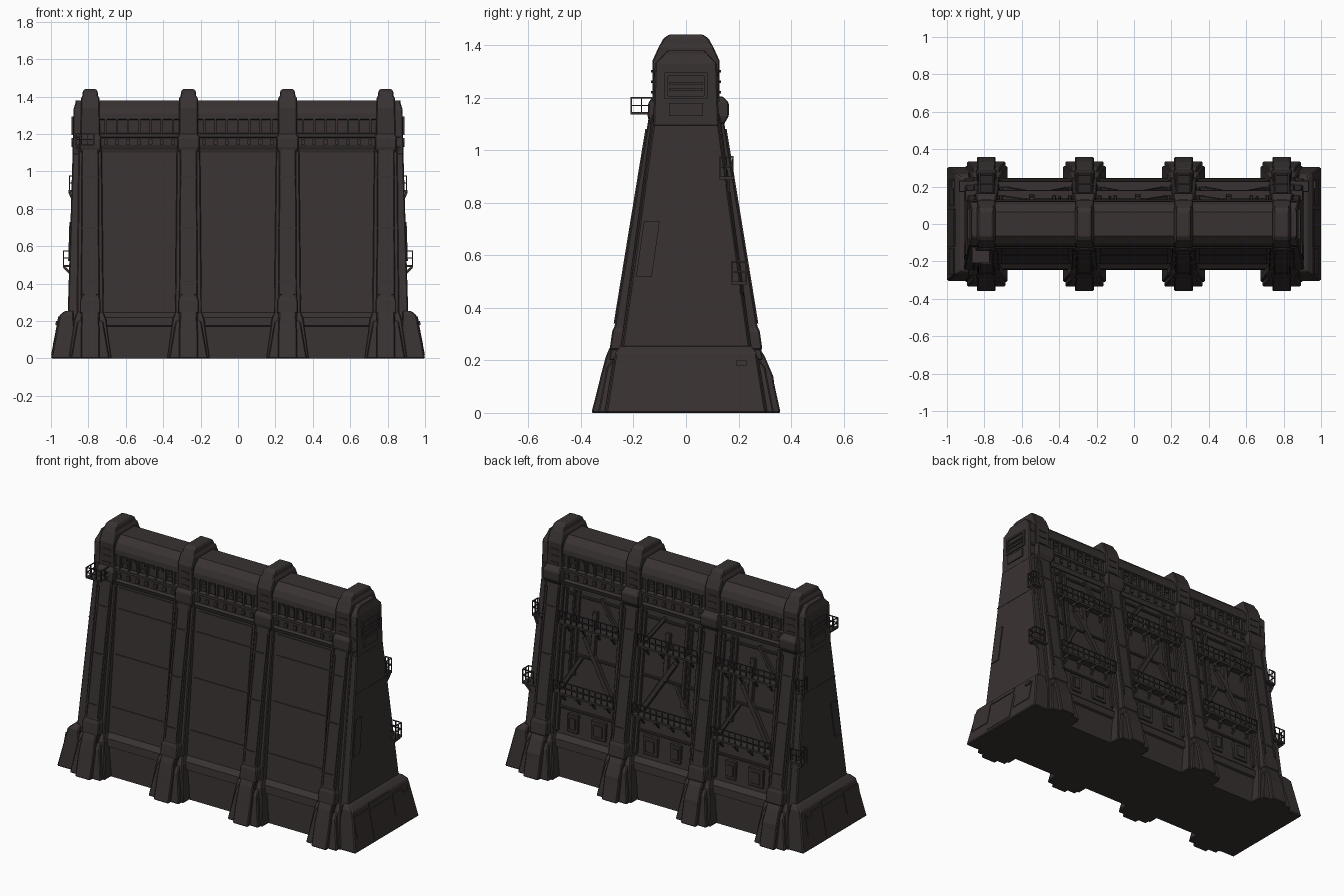
import bpy, bmesh, random
from mathutils import Vector

random.seed(4)
cube = bpy.data.objects.get("Cube")
if cube:
    bpy.data.objects.remove(cube)

mat = bpy.data.materials.new("dark brown metal")
mat.use_nodes = True
colour = (0.040, 0.031, 0.031, 1)
mat.diffuse_color = colour
mat.node_tree.nodes["Principled BSDF"].inputs["Base Color"].default_value = colour


def loft(bm, rings):
    """Skin a list of four-cornered rings and close both ends."""
    vs = [[bm.verts.new(p) for p in r] for r in rings]
    for a, b in zip(vs, vs[1:]):
        for i in range(4):
            j = (i + 1) % 4
            bm.faces.new((a[i], a[j], b[j], b[i]))
    bm.faces.new(vs[0][::-1])
    bm.faces.new(vs[-1])


def stack(bm, *levels):
    """Levels are z, x0, x1, y0, y1 from the bottom up."""
    loft(bm, [[(x0, y0, z), (x1, y0, z), (x1, y1, z), (x0, y1, z)]
              for z, x0, x1, y0, y1 in levels])


def box(bm, x0, x1, y0, y1, z0, z1):
    stack(bm, (z0, x0, x1, y0, y1), (z1, x0, x1, y0, y1))


def bar(bm, p, q, w):
    """Square bar between two points."""
    p, q = Vector(p), Vector(q)
    d = (q - p).normalized()
    u = d.cross(Vector((0, 1, 0)) if abs(d.y) < 0.9 else Vector((1, 0, 0))).normalized() * w / 2
    v = d.cross(u)
    loft(bm, [[c + u + v, c - u + v, c - u - v, c + u - v] for c in (p, q)])


def finish(bm, name, bevel=0):
    bmesh.ops.recalc_face_normals(bm, faces=bm.faces)
    me = bpy.data.meshes.new(name)
    bm.to_mesh(me)
    bm.free()
    me.materials.append(mat)
    ob = bpy.data.objects.new(name, me)
    bpy.context.collection.objects.link(ob)
    if bevel:
        m = ob.modifiers.new("bevel", 'BEVEL')
        m.width, m.segments, m.limit_method = bevel, 1, 'ANGLE'
    return ob


def wall_y(z):
    return 0.21 - (z - 0.25) * 0.112


def end_x(z):
    return 0.91 - (z - 0.25) * 0.03


def pillar_y(z):
    return 0.285 - (z - 0.25) * 0.163


PILLARS = (-0.79, -0.265, 0.265, 0.79)
BAYS = (-0.5275, 0, 0.5275)


def sym(z, hx, hy, cx=0):
    return (z, cx - hx, cx + hx, -hy, hy)


# Main wall with battered sides
bm = bmesh.new()
stack(bm, sym(0, 0.9, 0.24), sym(0.25, 0.89, 0.21), sym(1.12, 0.87, 0.112))
finish(bm, "wall_core")

# Plinth between the pillars with a chamfered rim
bm = bmesh.new()
stack(bm, sym(0, 0.88, 0.245), sym(0.17, 0.88, 0.232), sym(0.175, 0.88, 0.245),
      sym(0.22, 0.88, 0.24), sym(0.25, 0.88, 0.205))
finish(bm, "wall_plinth")

# Gallery band and rolled cap
bm = bmesh.new()
stack(bm, sym(1.10, 0.87, 0.122), sym(1.125, 0.87, 0.13), sym(1.135, 0.87, 0.118),
      sym(1.18, 0.87, 0.118), sym(1.185, 0.87, 0.128), sym(1.2, 0.87, 0.128),
      sym(1.205, 0.87, 0.106), sym(1.275, 0.87, 0.106), sym(1.28, 0.87, 0.122),
      sym(1.31, 0.87, 0.12), sym(1.345, 0.87, 0.104), sym(1.38, 0.87, 0.065))
finish(bm, "wall_cap")

# End walls, end plinths and end heads, mirrored left and right
for s, side in ((1, "left"), (-1, "right")):
    def e(z, a, b, hy):
        x0, x1 = sorted((s * a, s * b))
        return (z, x0, x1, -hy, hy)

    bm = bmesh.new()
    stack(bm, e(0.2, 0.8, end_x(0.2), 0.25), e(1.1, 0.8, end_x(1.1), 0.125))
    finish(bm, side + "_end_wall", 0.006)
    bm = bmesh.new()
    stack(bm, e(0, 0.86, 1.0, 0.305), e(0.23, 0.88, 0.955, 0.268), e(0.255, 0.88, 0.925, 0.25))
    finish(bm, side + "_end_plinth", 0.006)
    bm = bmesh.new()
    stack(bm, e(1.09, 0.8, 0.885, 0.125), e(1.33, 0.8, 0.88, 0.118), e(1.38, 0.8, 0.865, 0.07))
    finish(bm, side + "_end_head", 0.005)

    # Shutter frame, slats and lower plate on the head
    bm = bmesh.new()
    for z0, z1, hy in ((1.195, 1.207, 0.08), (1.283, 1.295, 0.08), (1.225, 1.235, 0.065),
                       (1.25, 1.26, 0.065), (1.13, 1.18, 0.065)):
        stack(bm, e(z0, 0.87, 0.891, hy), e(z1, 0.87, 0.891, hy))
    for y in (-0.075, 0.075):
        x0, x1 = sorted((s * 0.87, s * 0.891))
        box(bm, x0, x1, y - 0.006, y + 0.006, 1.195, 1.295)
    finish(bm, side + "_end_shutter")

    # Armour plates laid on the sloping end
    bm = bmesh.new()

    def end_plate(y0, y1, z0, z1, f, t=0.005, shift=0.0):
        lev = []
        for z, k in ((z0, 0), (z1, shift)):
            x0, x1 = sorted((s * (f(z) - 0.02), s * (f(z) + t)))
            lev.append((z, x0, x1, y0 + k, y1 + k))
        stack(bm, *lev)

    plinth_x = lambda z: 1.0 - z * 0.196
    end_plate(-0.19, -0.13, 0.52, 0.73, end_x, 0.006, 0.03)
    end_plate(-0.12, 0.08, 0.2, 0.225, plinth_x)
    end_plate(-0.12, 0.08, 0.02, 0.19, plinth_x, 0.003)
    for y in (-0.27, 0.1):
        end_plate(y, y + 0.14, 0.075, 0.2, plinth_x, 0.004)
    end_plate(0.19, 0.23, 0.18, 0.2, plinth_x, 0.012)
    end_plate(-0.155, 0.155, 0.872, 0.878, end_x, 0.002)
    finish(bm, side + "_end_plates")

# Pillars wrapping the wall from front to back
for i, x in enumerate(PILLARS):
    bm = bmesh.new()
    # Stepped foot: broad apron and narrow nose
    stack(bm, sym(0, 0.115, 0.31, x), sym(0.21, 0.085, 0.275, x), sym(0.25, 0.07, 0.25, x))
    for a in (-0.058, 0.058):
        stack(bm, sym(0, 0.045, 0.335, x + a), sym(0.17, 0.03, 0.302, x + a * 0.75),
              sym(0.2, 0.024, 0.28, x + a * 0.75))
    stack(bm, (0, x - 0.05, x + 0.05, -0.36, 0.36), (0.11, x - 0.05, x + 0.05, -0.332, 0.336),
          (0.14, x - 0.05, x + 0.05, -0.325, 0.332), (0.215, x - 0.046, x + 0.046, -0.305, 0.3),
          (0.25, x - 0.046, x + 0.046, -0.29, 0.278))
    finish(bm, f"pillar_foot_{i + 1}", 0.005)

    bm = bmesh.new()
    stack(bm, sym(0.2, 0.072, 0.255, x), sym(1.14, 0.062, 0.128, x))
    stack(bm, sym(0.2, 0.05, pillar_y(0.2), x), sym(1.12, 0.045, 0.143, x))
    # Shoe at the bottom of the shaft
    stack(bm, sym(0.24, 0.056, 0.291, x), sym(0.31, 0.056, 0.281, x), sym(0.33, 0.046, 0.272, x))
    finish(bm, f"pillar_shaft_{i + 1}", 0.005)

    # Collar, head and cap
    bm = bmesh.new()
    stack(bm, (1.1, x - 0.05, x + 0.05, -0.14, 0.145), (1.13, x - 0.058, x + 0.058, -0.146, 0.163),
          (1.18, x - 0.058, x + 0.058, -0.144, 0.163), (1.205, x - 0.05, x + 0.05, -0.125, 0.14))
    stack(bm, sym(1.15, 0.052, 0.128, x), sym(1.34, 0.05, 0.128, x), sym(1.395, 0.05, 0.103, x),
          sym(1.4, 0.042, 0.1, x), sym(1.425, 0.04, 0.086, x), sym(1.44, 0.032, 0.065, x))
    finish(bm, f"pillar_head_{i + 1}", 0.005)

    # Raised ribs and bolts on the shaft and head, front and back
    bm = bmesh.new()
    for s in (-1, 1):
        for a in (-0.036, 0.036):
            bar(bm, (x + a, s * pillar_y(0.34), 0.34), (x + a, s * pillar_y(1.08), 1.08), 0.01)
        for z in (0.41, 0.7, 0.97):
            bar(bm, (x - 0.048, s * pillar_y(z), z), (x + 0.048, s * pillar_y(z), z), 0.008)
        for z in (1.22, 1.26, 1.3):
            bar(bm, (x - 0.025, s * 0.128, z), (x + 0.025, s * 0.128, z), 0.01)
    finish(bm, f"pillar_ribs_{i + 1}")

# Front armour panels between seams
bm = bmesh.new()
seams = (0.26, 0.40, 0.705, 0.97, 1.09)
for x in BAYS:
    for z0, z1 in zip(seams, seams[1:]):
        y0, y1 = -wall_y(z0 + 0.004), -wall_y(z1 - 0.004)
        stack(bm, (z0 + 0.004, x - 0.18, x + 0.18, y0 - 0.005, y0 + 0.02),
              (z1 - 0.004, x - 0.18, x + 0.18, y1 - 0.005, y1 + 0.02))
finish(bm, "front_panels")

# Gallery windows, mullions and small boxes on both sides
bm = bmesh.new()
for x in BAYS:
    for s in (-1, 1):
        def block(cx, hw, depth, z0, z1):
            ya, yb = sorted((s * 0.1, s * depth))
            box(bm, cx - hw, cx + hw, ya, yb, z0, z1)
        for k in range(7):
            cx = x - 0.18 + k * 0.06
            block(cx, 0.006, 0.12, 1.2, 1.28)
            if k < 6:
                block(cx + 0.03, 0.017, 0.114, 1.21, 1.235 + random.choice((0, 0.02)))
                block(cx + 0.03, 0.012, 0.114, 1.25, 1.268)
            block(cx, 0.01, 0.127, 1.145, 1.17)
finish(bm, "gallery_windows")


def railing(bm, p, q, h, n, w=0.005):
    """Posts and two rails along a straight edge."""
    p, q = Vector(p), Vector(q)
    for k in range(n + 1):
        c = p.lerp(q, k / n)
        bar(bm, c, c + Vector((0, 0, h)), w)
    for f in (0.5, 1):
        up = Vector((0, 0, h * f))
        bar(bm, p + up, q + up, w)


# Rear walkways with rails and brackets
for z, label, depth in ((0.5, "lower", 0.05), (0.9, "upper", 0.045)):
    bm = bmesh.new()
    y0, y1 = wall_y(z), wall_y(z) + depth
    for x in BAYS:
        box(bm, x - 0.2, x + 0.2, y0 - 0.02, y1, z - 0.012, z)
        railing(bm, (x - 0.2, y1 - 0.004, z), (x + 0.2, y1 - 0.004, z), 0.065, 10)
        for a in (-0.15, -0.05, 0.05, 0.15):
            bar(bm, (x + a, y1 - 0.008, z - 0.01), (x + a, y0 + 0.002, z - 0.06), 0.01)
            box(bm, x + a - 0.005, x + a + 0.005, y0 - 0.01, y1, z - 0.024, z - 0.012)
    finish(bm, label + "_rear_walkway")

    # Small landings at each end
    bm = bmesh.new()
    out = 0.935 if z < 0.6 else 0.905
    for s in (-1, 1):
        x0, x1 = sorted((s * 0.84, s * out))
        xe = s * (out - 0.003)
        box(bm, x0, x1, y0 - 0.01, y1, z - 0.012, z)
        railing(bm, (xe, y0 - 0.008, z), (xe, y1 - 0.003, z), 0.075, 2)
        for y in (y0 - 0.008, y1 - 0.003):
            railing(bm, (s * 0.86, y, z), (xe, y, z), 0.075, 2)
        bar(bm, (xe, y1 - 0.02, z - 0.01), (s * 0.88, y1 - 0.02, z - 0.06), 0.012)
    finish(bm, label + "_end_landings")

# Lookout balcony on the front corner
bm = bmesh.new()
box(bm, -0.87, -0.77, -0.212, -0.12, 1.135, 1.145)
railing(bm, (-0.87, -0.209, 1.14), (-0.77, -0.209, 1.14), 0.06, 3)
for x in (-0.867, -0.773):
    railing(bm, (x, -0.209, 1.14), (x, -0.13, 1.14), 0.06, 2)
finish(bm, "front_lookout")

# Rear machinery: braces, pipes, ledges and hatches
bm = bmesh.new()
for n, x in enumerate(BAYS):
    def on(a, z, lift=0.006):
        return (x + a, wall_y(z) + lift, z)
    flip = -1 if n == 1 else 1
    bar(bm, on(-0.16 * flip, 0.52), on(0.04 * flip, 0.84), 0.03)
    bar(bm, on(0.17 * flip, 0.52), on(0.05 * flip, 0.72), 0.024)
    bar(bm, on(-0.17 * flip, 0.92), on(-0.05 * flip, 1.08), 0.022)
    for a, z0, z1, w in ((0.1, 0.6, 1.09, 0.02), (0.13, 0.6, 1.09, 0.014),
                         (-0.185, 0.26, 1.09, 0.02), (0.185, 0.26, 1.09, 0.02),
                         (-0.02, 0.72, 1.0, 0.03)):
        bar(bm, on(a * flip, z0), on(a * flip, z1), w)
    for z in (0.4, 0.72, 1.06):
        bar(bm, on(-0.19, z, 0.002), on(0.19, z, 0.002), 0.014)
    for a, hw in ((-0.09 * flip, 0.05), (0.08 * flip, 0.035)):
        y = wall_y(0.3)
        box(bm, x + a - hw, x + a + hw, y - 0.04, y + 0.012, 0.27, 0.38)
        box(bm, x + a - hw * 0.6, x + a + hw * 0.6, y - 0.04, y + 0.018, 0.29, 0.36)
finish(bm, "rear_machinery", 0.003)
